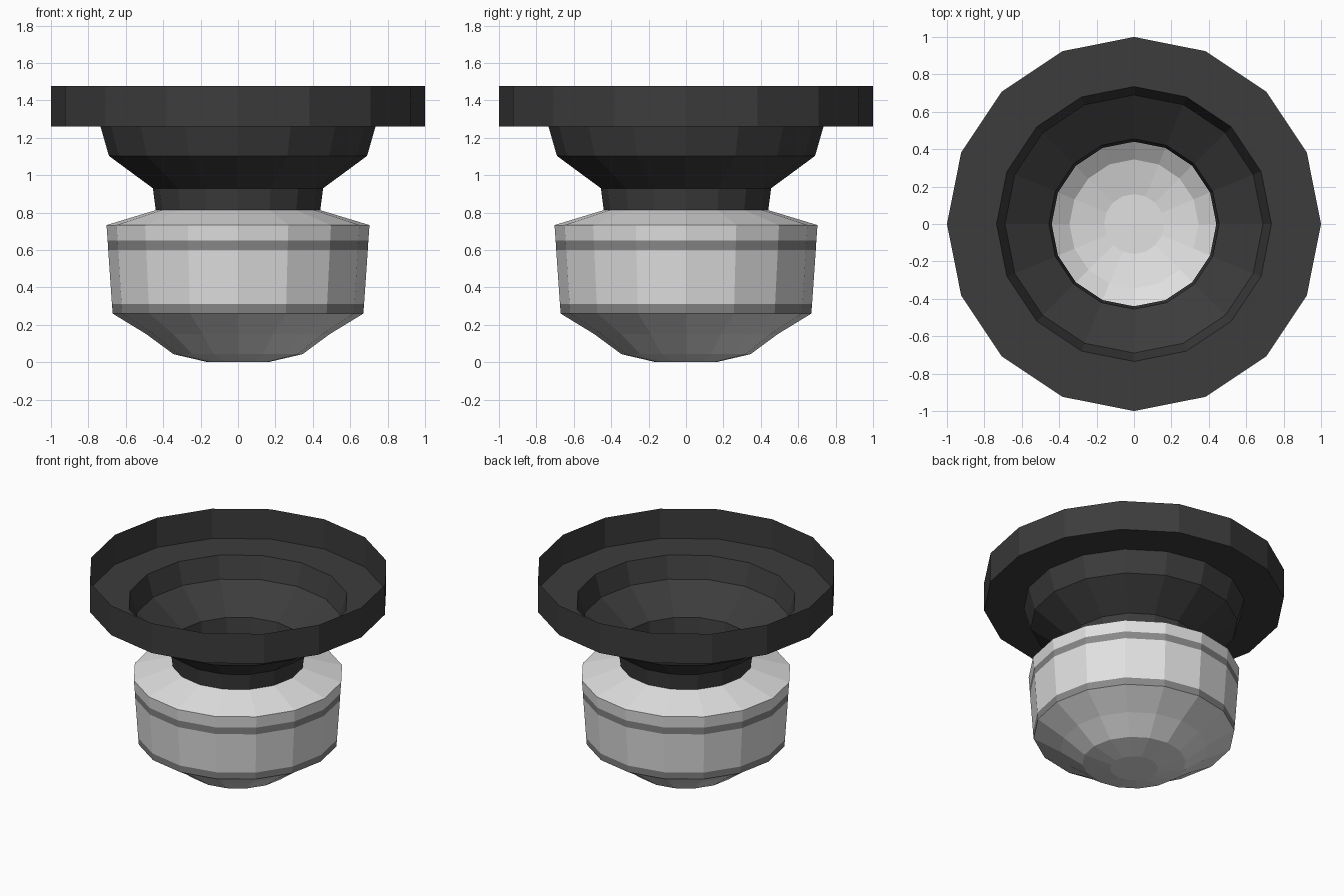
import bpy, bmesh, math

if "Cube" in bpy.data.objects:
    bpy.data.objects.remove(bpy.data.objects["Cube"])

SIDES = 16


def material(name, value):
    m = bpy.data.materials.new(name)
    m.diffuse_color = (value, value, value, 1)
    m.use_nodes = True
    m.node_tree.nodes["Principled BSDF"].inputs["Base Color"].default_value = m.diffuse_color
    return m


light = material("light grey", 0.75)
mid = material("mid grey", 0.25)
black = material("soft black", 0.045)


def lathe(name, profile, mats, cap=False, rule=lambda i: 0):
    """Revolve (radius, z) points, bottom to top, as an open thin shell."""
    bm = bmesh.new()
    rings = []
    for r, z in profile:
        rings.append([bm.verts.new((r * math.cos(a), r * math.sin(a), z))
                      for a in (2 * math.pi * k / SIDES for k in range(SIDES))])
    if cap:
        bm.faces.new(rings[0][::-1])
    for i in range(len(rings) - 1):
        lo, hi = rings[i], rings[i + 1]
        for k in range(SIDES):
            n = (k + 1) % SIDES
            f = bm.faces.new((lo[k], lo[n], hi[n], hi[k]))
            f.material_index = rule(i)
    mesh = bpy.data.meshes.new(name)
    bm.to_mesh(mesh)
    bm.free()
    for m in mats:
        mesh.materials.append(m)
    ob = bpy.data.objects.new(name, mesh)
    bpy.context.collection.objects.link(ob)
    return ob


# Hollow bowl with two darker stripes around its wall
lathe("bowl",
      [(0.16, 0.0), (0.345, 0.043), (0.49, 0.15), (0.67, 0.26), (0.674, 0.31),
       (0.694, 0.60), (0.697, 0.65), (0.703, 0.733), (0.44, 0.813)],
      [light, mid], cap=True, rule=lambda i: 1 if i in (3, 5) else 0)

# Open funnel: neck, flare, flat ledge and thin upright rim
lathe("funnel",
      [(0.44, 0.813), (0.455, 0.93), (0.69, 1.103), (0.735, 1.26),
       (1.0, 1.26), (1.0, 1.478)],
      [black])
